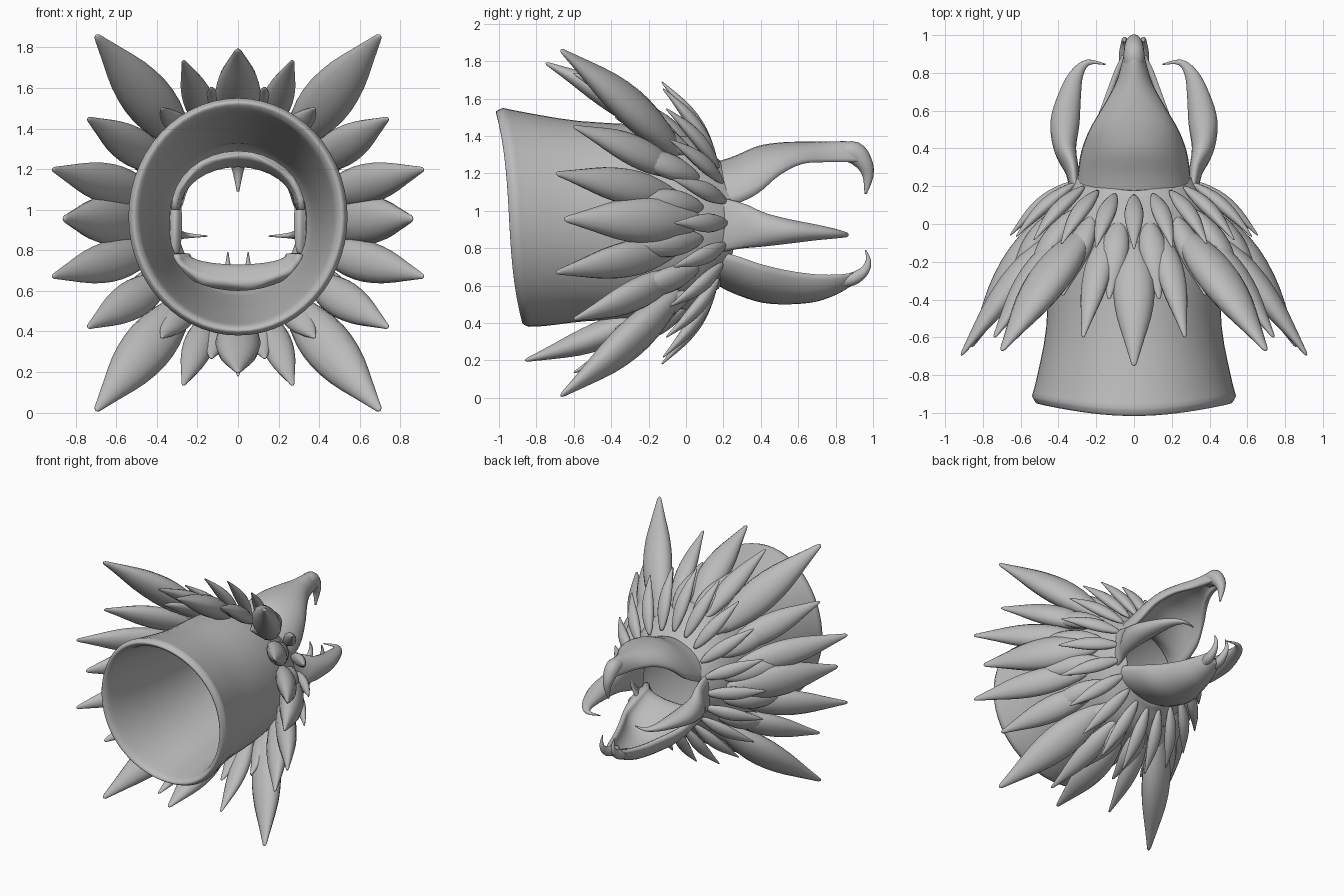
import bpy, bmesh, math
from mathutils import Vector

if "Cube" in bpy.data.objects:
    bpy.data.objects.remove(bpy.data.objects["Cube"])

mat = bpy.data.materials.new("plain_grey")
mat.diffuse_color = (0.5, 0.5, 0.5, 1)
mat.use_nodes = True
mat.node_tree.nodes["Principled BSDF"].inputs["Base Color"].default_value = mat.diffuse_color
ZC = 0.935


def smooth_path(pts, n):
    """Catmull-Rom resampling of station tuples."""
    out = []
    for i in range(len(pts) - 1):
        p0, p1 = pts[max(i - 1, 0)], pts[i]
        p2, p3 = pts[i + 1], pts[min(i + 2, len(pts) - 1)]
        for k in range(n):
            t = k / n
            out.append(tuple(
                0.5 * (2 * b + (c - a) * t + (2 * a - 5 * b + 4 * c - d) * t * t
                       + (3 * b - a - 3 * c + d) * t ** 3)
                for a, b, c, d in zip(p0, p1, p2, p3)))
    out.append(tuple(pts[-1]))
    return out


def loft(bm, rings, caps=True):
    vs = [[bm.verts.new(p) for p in r] for r in rings]
    n = len(vs[0])
    for a, b in zip(vs, vs[1:]):
        for j in range(n):
            bm.faces.new((a[j], a[(j + 1) % n], b[(j + 1) % n], b[j]))
    if caps:
        bm.faces.new(vs[0])
        bm.faces.new(vs[-1])


def finish(bm, name):
    bmesh.ops.remove_doubles(bm, verts=bm.verts, dist=0.0002)
    bmesh.ops.recalc_face_normals(bm, faces=bm.faces)
    me = bpy.data.meshes.new(name)
    bm.to_mesh(me)
    bm.free()
    for p in me.polygons:
        p.use_smooth = True
    me.materials.append(mat)
    ob = bpy.data.objects.new(name, me)
    bpy.context.collection.objects.link(ob)
    return ob


def tube(bm, pts, side, seg=16, n=4):
    """Tapered tube; stations x, y, z, half width along side, half depth."""
    st = smooth_path(pts, n)
    rings = []
    for i, s in enumerate(st):
        c = Vector(s[:3])
        d = (Vector(st[min(i + 1, len(st) - 1)][:3]) - Vector(st[max(i - 1, 0)][:3])).normalized()
        u = (side - d * side.dot(d)).normalized()
        v = d.cross(u)
        w, h = max(s[3], 0.002), max(s[4], 0.002)
        rings.append([c + u * (w * math.cos(2 * math.pi * k / seg))
                      + v * (h * math.sin(2 * math.pi * k / seg)) for k in range(seg)])
    loft(bm, rings)


def feather(bm, base, tip, width, depth, bow=0.02):
    base, tip = Vector(base), Vector(tip)
    mid = (base + tip) / 2
    radial = Vector((mid.x, 0, mid.z - ZC)).normalized()
    side = Vector((0, 1, 0)).cross(radial)
    out = side.cross((tip - base).normalized())
    if out.dot(radial) < 0:
        out = -out
    pts = []
    for t, f in ((0, .2), (.1, .58), (.28, .93), (.45, 1), (.63, .83), (.8, .5), (.93, .24), (.985, .13), (1, .03)):
        c = base.lerp(tip, t) + out * (bow * math.sin(math.pi * t))
        pts.append((*c, width * f, depth * f))
    tube(bm, pts, side, 14, 2)


# Hollow flared body: outside from rim to mouth, then back along the inside
profile = [(-.91, .54, .585, .965), (-.8, .512, .57, .955), (-.55, .465, .535, .945),
           (-.2, .45, .515, .94), (0, .425, .48, .935), (.12, .39, .43, .93),
           (.21, .345, .375, .93), (.265, .31, .345, .93), (.25, .295, .335, .935),
           (.15, .34, .37, .95), (0, .37, .385, .95), (-.4, .405, .44, .95), (-.7, .44, .49, .955),
           (-.89, .475, .525, .96), (-.935, .495, .545, .965), (-.945, .52, .567, .965)]
bm = bmesh.new()
rings = []
for y, rx, rz, zc in smooth_path(profile + profile[:1], 3):
    shear = min(max((-.4 - y) / .53, 0), 1)
    dip = min(max(y / .25, 0), 1)
    ring = []
    for k in range(56):
        a = 2 * math.pi * k / 56
        s = math.sin(a)
        ring.append((rx * math.cos(a), y - shear * (.03 * s + .04 * s ** 3) - .09 * dip * s * s, zc + rz * s))
    rings.append(ring)
loft(bm, rings, caps=False)
finish(bm, "body_tube")

# Outer feathers: tip x, y, z above the middle, half width, mirrored four ways
outer = [(.70, -.67, .925, .125), (.27, -.60, .80, .075), (.74, -.60, .515, .095),
         (.915, -.695, .265, .10)]
bm = bmesh.new()


def outer_feather(x, y, dz, w, base_y=-.03):
    a = math.atan2(dz, x)
    feather(bm, (.41 * math.cos(a), base_y, ZC + .46 * math.sin(a)), (x, y, ZC + dz), w, w * .7)


for x, y, dz, w in outer:
    for sx in (-1, 1):
        for sz in (-1, 1):
            outer_feather(sx * x, y, sz * dz, w)
for sx in (-1, 1):
    outer_feather(sx * .86, -.65, .02, .125, .08)
outer_feather(0, -.75, .855, .11, -.08)
outer_feather(0, -.86, -.735, .11, -.15)
finish(bm, "outer_feathers")


# Middle and inner feather rings
def feather_ring(name, count, shift, base, tip, width, lift):
    bm = bmesh.new()
    for k in range(count):
        a = 2 * math.pi * (k + shift) / count + math.pi / 2
        c, s = math.cos(a), math.sin(a)
        stretch = .07 * s * s
        feather(bm, (base[0] * c, base[1] - stretch, ZC + (base[0] + .04) * s),
                (tip[0] * c, tip[1] - stretch, ZC + (tip[0] + lift) * s), width, width * .7, .02)
    finish(bm, name)


feather_ring("middle_feathers", 16, .5, (.39, .09), (.68, -.33), .075, 0)
feather_ring("inner_feathers", 20, 0, (.33, .22), (.655, -.06), .05, .1)


# Beak halves: crescent sections y, half width, crown z, edge z, thickness
def beak(name, stations, hooks):
    bm = bmesh.new()
    rings = []
    for y, w, crown, edge, th in smooth_path(stations, 4):
        h = crown - edge
        th = min(th, abs(h) * .75)
        hi = h - math.copysign(th, h)
        wi = w - min(max(.03, th * .5), w * .5)
        arc = [math.pi * k / 16 for k in range(17)]
        rings.append([(w * math.cos(a), y, edge + h * math.sin(a)) for a in arc]
                     + [(wi * math.cos(a), y, edge + hi * math.sin(a)) for a in reversed(arc)])
    loft(bm, rings)
    for hook in hooks:
        tube(bm, hook, Vector((1, 0, 0)))
    finish(bm, name)


beak("upper_beak",
     [(.04, .33, 1.29, 1.0, .03), (.13, .315, 1.26, 1.0, .05), (.25, .30, 1.29, 1.03, .05),
      (.38, .28, 1.345, 1.09, .04), (.5, .235, 1.365, 1.19, .04), (.62, .165, 1.37, 1.25, .04),
      (.75, .095, 1.37, 1.26, .06), (.88, .058, 1.37, 1.26, .07), (.94, .04, 1.34, 1.26, .05)],
     [[(0, .82, 1.315, .05, .045), (0, .9, 1.31, .055, .06), (0, .955, 1.25, .045, .045),
       (0, .973, 1.18, .025, .028), (0, .96, 1.09, .006, .006)]])
beak("lower_beak",
     [(.04, .32, .60, .78, .05), (.12, .30, .62, .785, .11), (.25, .29, .56, .765, .12),
      (.4, .26, .51, .715, .06), (.55, .2, .5, .68, .04), (.7, .145, .515, .66, .04),
      (.82, .1, .56, .66, .04), (.9, .06, .61, .67, .04)],
     [[(s * .04, .8, .62, .03, .03), (s * .045, .89, .635, .035, .035),
       (s * .048, .955, .68, .022, .025), (s * .05, .975, .735, .012, .014),
       (s * .05, .96, .79, .003, .003)] for s in (-1, 1)])

# Side pincers curving inward
for s, name in ((-1, "left_pincer"), (1, "right_pincer")):
    bm = bmesh.new()
    tube(bm, [(s * x, y, z, w, h) for x, y, z, w, h in (
        (.305, .12, .925, .03, .16), (.325, .27, .92, .035, .13), (.365, .4, .9, .06, .095),
        (.365, .54, .89, .077, .068), (.34, .68, .885, .06, .045), (.305, .79, .878, .037, .027),
        (.245, .855, .872, .016, .013), (.15, .845, .87, .003, .003))],
         Vector((1, .3 * s, 0)), 18)
    finish(bm, name)
